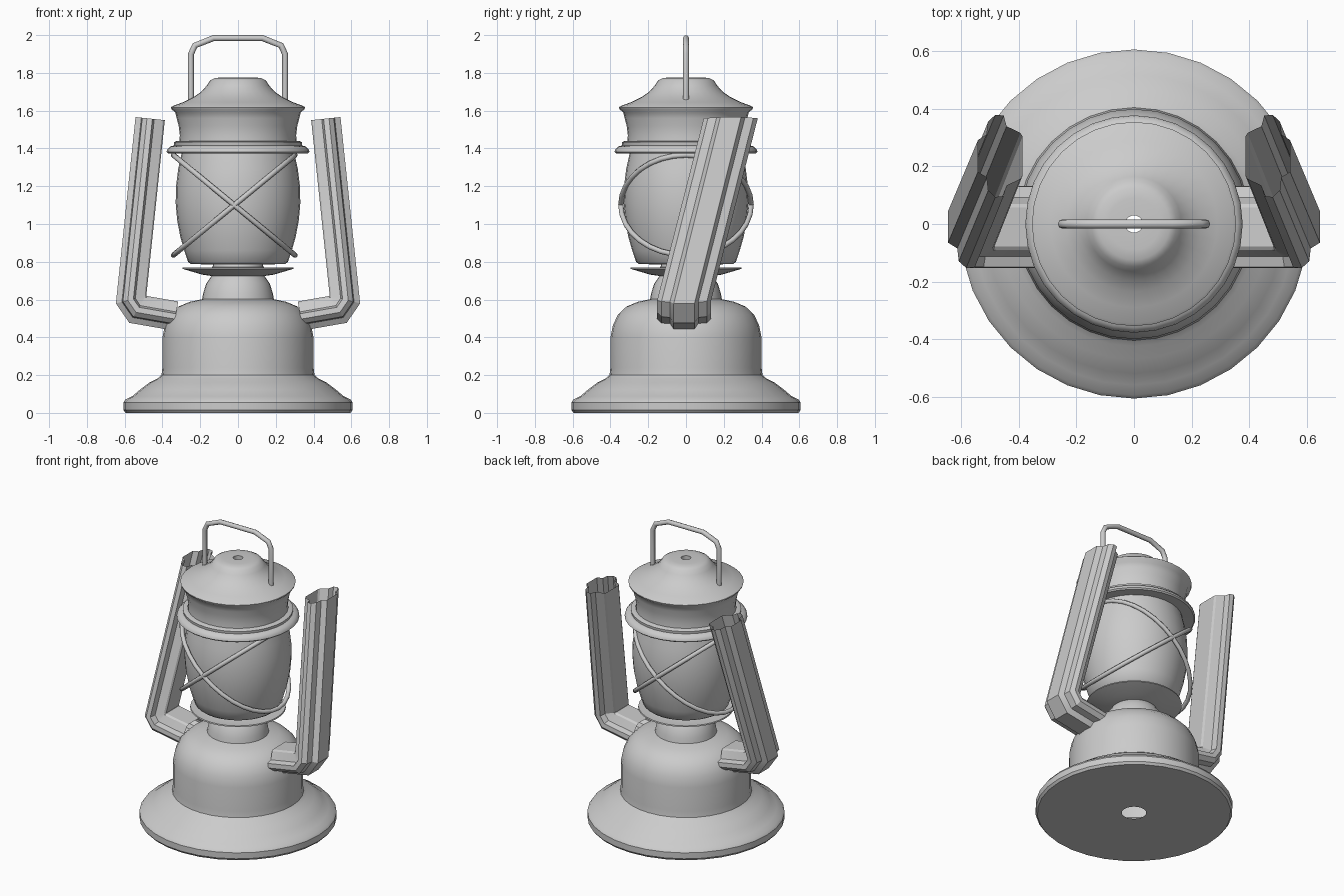
import bpy, bmesh
from math import sin, cos, tau, radians
from mathutils import Vector

if "Cube" in bpy.data.objects:
    bpy.data.objects.remove(bpy.data.objects["Cube"])


def finish(name, bm, angle=35):
    mesh = bpy.data.meshes.new(name)
    bm.to_mesh(mesh)
    bm.free()
    obj = bpy.data.objects.new(name, mesh)
    bpy.context.collection.objects.link(obj)
    bpy.ops.object.select_all(action='DESELECT')
    obj.select_set(True)
    bpy.context.view_layer.objects.active = obj
    bpy.ops.object.shade_smooth_by_angle(angle=radians(angle))
    return obj


def skin(bm, rings):
    """Join successive closed rings of points with quads."""
    rows = [[bm.verts.new(p) for p in ring] for ring in rings]
    n = len(rows[0])
    for low, high in zip(rows, rows[1:]):
        for j in range(n):
            k = (j + 1) % n
            bm.faces.new((low[j], low[k], high[k], high[j]))


def lathe(name, profile, sides=32, angle=35):
    bm = bmesh.new()
    skin(bm, [[(r * cos(tau * j / sides), r * sin(tau * j / sides), z)
               for j in range(sides)] for r, z in profile])
    return finish(name, bm, angle)


def tube(name, points, radius, cyclic=False):
    curve = bpy.data.curves.new(name, 'CURVE')
    curve.dimensions = '3D'
    curve.bevel_depth = radius
    curve.bevel_resolution = 2
    curve.use_fill_caps = True
    spline = curve.splines.new('POLY')
    spline.points.add(len(points) - 1)
    for sp, p in zip(spline.points, points):
        sp.co = (*p, 1)
    spline.use_cyclic_u = cyclic
    obj = bpy.data.objects.new(name, curve)
    bpy.context.collection.objects.link(obj)
    return obj


# Fuel tank with flared foot and neck
lathe("fuel_tank", [
    (.075, 0), (.595, 0), (.607, .015), (.607, .055), (.595, .072), (.56, .088),
    (.52, .122), (.47, .16), (.425, .183), (.405, .20), (.40, .24), (.40, .40),
    (.387, .465), (.36, .52), (.315, .563), (.255, .588), (.19, .602),
    (.184, .635), (.168, .685), (.14, .725), (.12, .745)])

# Burner plate under the glass
lathe("burner_plate", [
    (.12, .722), (.19, .732), (.295, .763), (.293, .771), (.16, .763),
    (.135, .772), (.13, .79)])

# Glass globe
lathe("glass_globe", [
    (.10, .785), (.25, .788), (.265, .80), (.285, .86), (.305, .93), (.322, 1.02),
    (.33, 1.11), (.328, 1.20), (.317, 1.29), (.295, 1.39)])

# Collar ring around the globe top
lathe("collar_ring", [
    (.29, 1.378), (.37, 1.374), (.378, 1.382), (.375, 1.395), (.36, 1.41),
    (.338, 1.416), (.34, 1.433), (.325, 1.44), (.30, 1.44)])

# Chimney hood with brim and vented cap
lathe("hood", [
    (.31, 1.435), (.308, 1.47), (.314, 1.52), (.325, 1.56), (.332, 1.59),
    (.352, 1.608), (.355, 1.618), (.345, 1.625), (.29, 1.645), (.235, 1.672),
    (.195, 1.70), (.165, 1.733), (.148, 1.76), (.125, 1.772), (.09, 1.776),
    (.03, 1.776), (.03, 1.74)])

# Carrying handle
half = [(.249, 1.65), (.249, 1.90), (.228, 1.945), (.13, 1.984)]
tube("carry_handle", [(-x, 0, z) for x, z in half] + [(x, 0, z) for x, z in half[::-1]], .016)

# Crossed wire guards: two tilted hoops
for side, label in ((1, "a"), (-1, "b")):
    hoop = [(-.02 + side * .322 * cos(t), .345 * sin(t), 1.10 + .265 * cos(t))
            for t in (tau * i / 32 for i in range(32))]
    tube("guard_wire_" + label, hoop, .014, cyclic=True)

# Ribbed side arms: open hollow section (width, outward depth) mitred along a bent path
edge = [(.055, .078), (.075, .047), (.12, .042), (.143, .017), (.14, -.012),
        (.103, -.022), (.08, -.07), (.068, -.078)]
section = edge + [(-w, d) for w, d in edge[::-1]]
path = [Vector(p) for p in ((.465, 1.558), (.566, .60), (.53, .548), (.33, .513))]
shift = [.237, -.01, -.01, -.01]
for side, label in ((1, "right"), (-1, "left")):
    rings = []
    for i, p in enumerate(path):
        dirs = [(b - a).normalized() for a, b in
                zip(path[max(i - 1, 0):i + 1], path[max(i - 1, 0) + 1:i + 2])]
        normals = [Vector((-d.y, d.x)) for d in dirs]
        if i in (0, len(path) - 1):
            normals = [normals[0 if i == 0 else -1]]
        miter = sum(normals, Vector((0, 0))).normalized()
        miter /= miter.dot(normals[0])
        rings.append([(side * (p.x + miter.x * d), shift[i] + w, p.y + miter.y * d)
                      for w, d in section])
    bm = bmesh.new()
    skin(bm, rings)
    bmesh.ops.recalc_face_normals(bm, faces=bm.faces)
    finish(label + "_arm", bm, 25)
